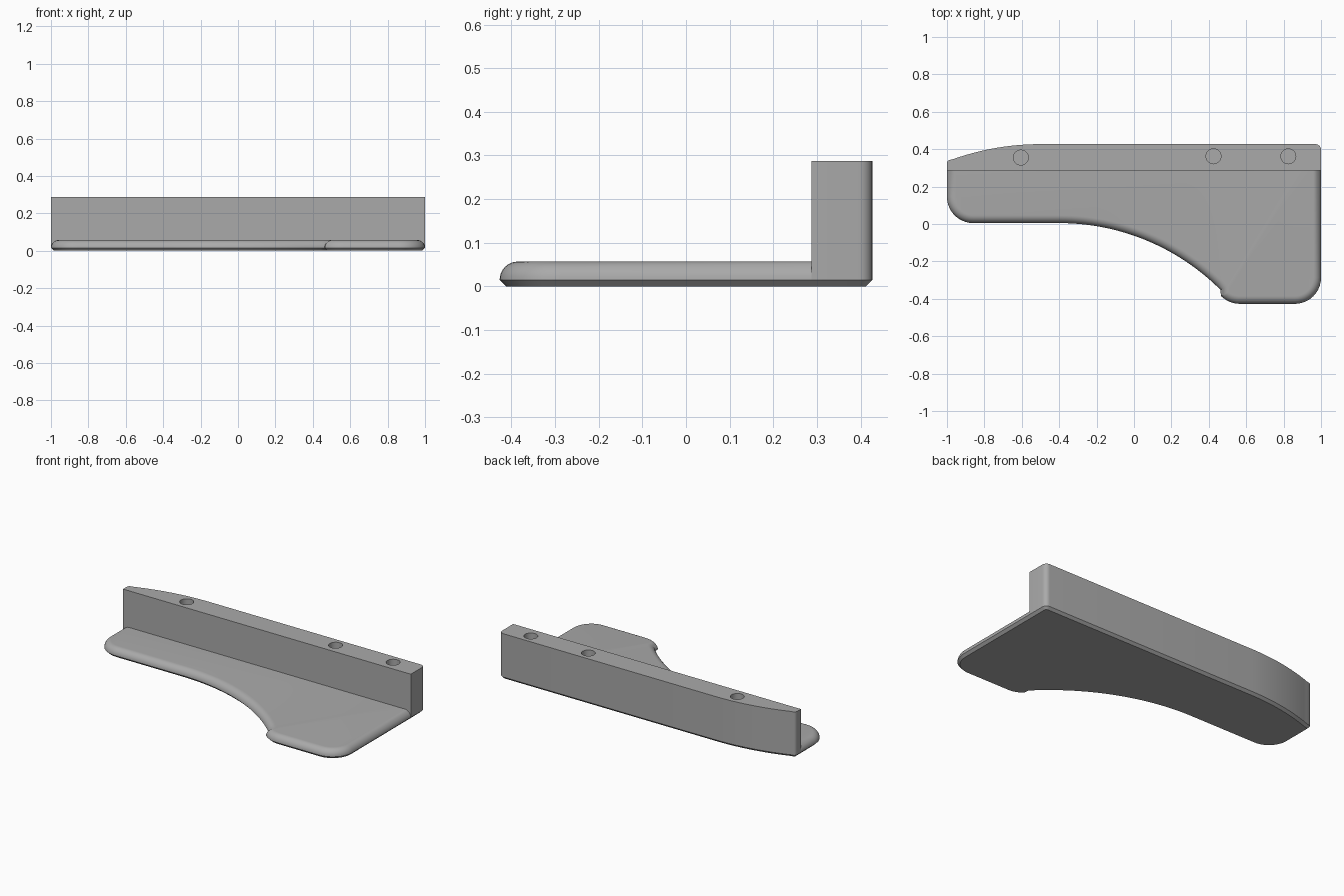
import bpy, bmesh, math
from mathutils import Vector

cube = bpy.data.objects.get("Cube")
if cube:
    bpy.data.objects.remove(cube)

grey = bpy.data.materials.new("plain grey")
grey.use_nodes = True
colour = (0.4, 0.4, 0.4, 1)
grey.diffuse_color = colour
grey.node_tree.nodes["Principled BSDF"].inputs["Base Color"].default_value = colour

BACK, WALL, TOP, PLATE, CHAMFER = 0.427, 0.287, 0.287, 0.057, 0.015
ROUND = PLATE - CHAMFER


def arc(cx, cy, r, start, end, n):
    angles = [math.radians(start + (end - start) * i / n) for i in range(n + 1)]
    return [Vector((cx + r * math.cos(a), cy + r * math.sin(a))) for a in angles]


def inset(points, distance):
    """Offset a counter-clockwise outline inwards; the part under the wall moves less."""
    result = []
    for i, p in enumerate(points):
        a = (p - points[i - 1]).normalized()
        b = (points[(i + 1) % len(points)] - p).normalized()
        na, nb = Vector((-a.y, a.x)), Vector((-b.y, b.x))
        d = min(distance, CHAMFER) if p.y > WALL + 0.005 else distance
        result.append(p + (na + nb) * d / (1 + na.dot(nb)))
    return result


def loft(name, layers):
    """Skin a stack of (outline, height) layers and cap both ends."""
    bm = bmesh.new()
    rings = [[bm.verts.new((p.x, p.y, z)) for p in pts] for pts, z in layers]
    for low, high in zip(rings, rings[1:]):
        for i in range(len(low)):
            bm.faces.new((low[i - 1], low[i], high[i], high[i - 1]))
    bm.faces.new(rings[0][::-1])
    bm.faces.new(rings[-1])
    mesh = bpy.data.meshes.new(name)
    bm.to_mesh(mesh)
    bm.free()
    mesh.materials.append(grey)
    obj = bpy.data.objects.new(name, mesh)
    bpy.context.collection.objects.link(obj)
    return obj


# Outline: front edge with the long curved cut-out, then the back edge
front = arc(-0.86, 0.145, 0.14, 180, 270, 10)
front += arc(-0.4, -1.215, 1.22, 90, 45, 28)
front += arc(0.567, -0.282, 0.145, 225, 270, 6)
front += arc(0.86, -0.287, 0.14, 270, 360, 10)
back = arc(0.97, BACK - 0.03, 0.03, 0, 90, 6)
back += arc(-0.5, BACK - 1.4, 1.4, 90, 109.5, 12)
back += arc(-0.98, 0.324, 0.02, 115, 180, 4)
right_end, left_end = Vector((1, WALL)), Vector((-1, WALL))
outline = front + [right_end] + back + [left_end]

# Base plate: chamfered underneath, rounded on top
layers = [(inset(outline, CHAMFER), 0), (outline, CHAMFER)]
for i in range(1, 9):
    t = math.radians(90 * i / 8)
    layers.append((inset(outline, ROUND * (1 - math.cos(t))), CHAMFER + ROUND * math.sin(t)))
plate = loft("base_plate", layers)

# Upright wall along the back
wall_outline = [right_end] + back + [left_end]
wall = loft("back_wall", [(wall_outline, CHAMFER), (wall_outline, TOP)])

# Blind screw holes in the top of the wall
for i, (x, y) in enumerate([(-0.605, 0.355), (0.425, 0.362), (0.825, 0.362)]):
    circle = arc(x, y, 0.04, 0, 360, 32)[:-1]
    cutter = loft(f"hole_cutter_{i + 1}", [(circle, 0.07), (circle, TOP + 0.1)])
    cutter.hide_render = True
    cutter.hide_set(True)
    cutter.display_type = 'WIRE'
    cut = wall.modifiers.new("screw hole", 'BOOLEAN')
    cut.operation, cut.solver, cut.object = 'DIFFERENCE', 'EXACT', cutter

# Smooth curves, sharp edges
for obj in (plate, wall):
    bpy.ops.object.select_all(action='DESELECT')
    obj.select_set(True)
    bpy.context.view_layer.objects.active = obj
    for m in list(obj.modifiers):
        bpy.ops.object.modifier_apply(modifier=m.name)
    bpy.ops.object.shade_smooth_by_angle(angle=math.radians(30))
